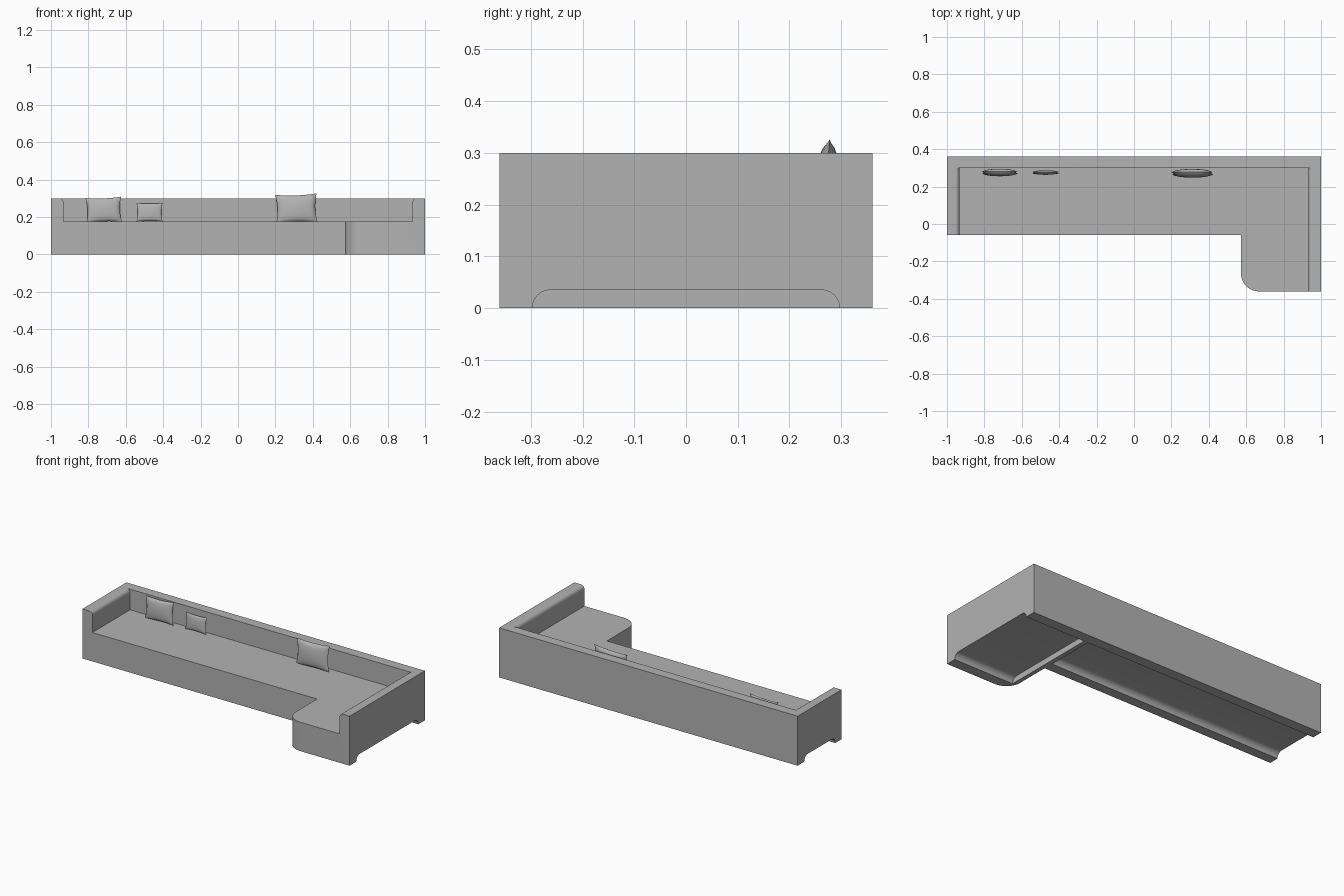
import bpy, bmesh
from math import sin, cos, pi, radians
from mathutils import Vector, Matrix

if "Cube" in bpy.data.objects:
    bpy.data.objects.remove(bpy.data.objects["Cube"], do_unlink=True)

fabric = bpy.data.materials.new("grey_fabric")
fabric.use_nodes = True
grey = (0.45, 0.45, 0.45, 1)
fabric.diffuse_color = grey
fabric.node_tree.nodes["Principled BSDF"].inputs["Base Color"].default_value = grey


def arc(cx, cy, r, a0, a1, n=10):
    """Points on an arc, angles in degrees."""
    angles = [radians(a0 + (a1 - a0) * i / n) for i in range(n + 1)]
    return [(cx + r * cos(a), cy + r * sin(a)) for a in angles]


def add_object(name, bm):
    bmesh.ops.recalc_face_normals(bm, faces=bm.faces)
    mesh = bpy.data.meshes.new(name)
    bm.to_mesh(mesh)
    bm.free()
    mesh.materials.append(fabric)
    obj = bpy.data.objects.new(name, mesh)
    bpy.context.collection.objects.link(obj)
    return obj


def prism(name, profile, axis, start, end):
    """Extrude a closed 2D profile along the x, y or z axis."""
    place = {"x": lambda p: (start, p[0], p[1]),
             "y": lambda p: (p[0], start, p[1]),
             "z": lambda p: (p[0], p[1], start)}[axis]
    bm = bmesh.new()
    face = bm.faces.new([bm.verts.new(place(p)) for p in profile])
    move = Vector([(end - start) * (axis == a) for a in "xyz"])
    side = bmesh.ops.extrude_face_region(bm, geom=[face])["geom"]
    bmesh.ops.translate(bm, vec=move,
                        verts=[v for v in side if isinstance(v, bmesh.types.BMVert)])
    return add_object(name, bm)


def smooth(obj, angle):
    bpy.ops.object.select_all(action="DESELECT")
    obj.select_set(True)
    bpy.context.view_layer.objects.active = obj
    bpy.ops.object.shade_smooth_by_angle(angle=radians(angle))


# L-shaped body with a rounded chaise corner
outline = [(-1, 0.36), (-1, -0.06), (0.572, -0.06)]
outline += arc(0.667, -0.265, 0.095, 180, 270, 16)
outline += [(1, -0.36), (1, 0.36)]
sofa = prism("sofa_body", outline, "z", 0, 0.3)

# Seating hollow, flared at the top to round the inner arm edges
right_lip = arc(0.955, 0.278, 0.022, 180, 90)
left_lip = [(-x, z) for x, z in reversed(right_lip)]
hollow = [(-0.933, 0.175), (0.933, 0.175)] + right_lip + [(0.955, 0.4), (-0.955, 0.4)] + left_lip
cutters = [prism("seat_cutter", hollow, "y", -0.6, 0.3)]


# Hollows under the seat, open at the outer ends
def underside(y0, y1, r=0.035):
    return ([(y0, -0.1), (y1, -0.1)] + arc(y1 - r, 0, r, 0, 90)
            + arc(y0 + r, 0, r, 90, 180))


cutters.append(prism("chaise_underside_cutter", underside(-0.297, 0.297), "x", 0.597, 1.2))
cutters.append(prism("bench_underside_cutter", underside(0.0, 0.297), "x", -1.2, 0.57))

bpy.context.view_layer.objects.active = sofa
for cutter in cutters:
    cutter.hide_render = True
    mod = sofa.modifiers.new(cutter.name, "BOOLEAN")
    mod.operation = "DIFFERENCE"
    mod.solver = "EXACT"
    mod.object = cutter
    bpy.ops.object.modifier_apply(modifier=mod.name)
for cutter in cutters:
    bpy.data.objects.remove(cutter, do_unlink=True)
smooth(sofa, 30)


# Cushions: puffed squares with pinched sides and pointed corners
def cushion(name, x, y, z, width, height, depth, roll, n=16):
    bm = bmesh.new()
    for side in (-1, 1):
        grid = bmesh.ops.create_grid(bm, x_segments=n, y_segments=n, size=1)
        for v in grid["verts"]:
            u, w = v.co.x, v.co.y
            puff = max(0, (1 - u ** 2) * (1 - w ** 2)) ** 0.45
            v.co = (u * (1 - 0.09 * (1 - w * w) * u * u) * width / 2,
                    side * puff * depth / 2,
                    w * (1 - 0.09 * (1 - u * u) * w * w) * height / 2)
    bmesh.ops.remove_doubles(bm, verts=bm.verts, dist=0.0001)
    turn = Matrix.Rotation(radians(roll), 4, "Y") @ Matrix.Rotation(radians(-5), 4, "X")
    bmesh.ops.transform(bm, matrix=Matrix.Translation((x, y, z)) @ turn, verts=bm.verts)
    smooth(add_object(name, bm), 60)


cushion("right_cushion", -0.718, 0.275, 0.238, 0.19, 0.135, 0.038, -2)
cushion("small_cushion", -0.473, 0.275, 0.226, 0.14, 0.1, 0.022, 0)
cushion("left_cushion", 0.312, 0.271, 0.245, 0.222, 0.155, 0.044, -2)
